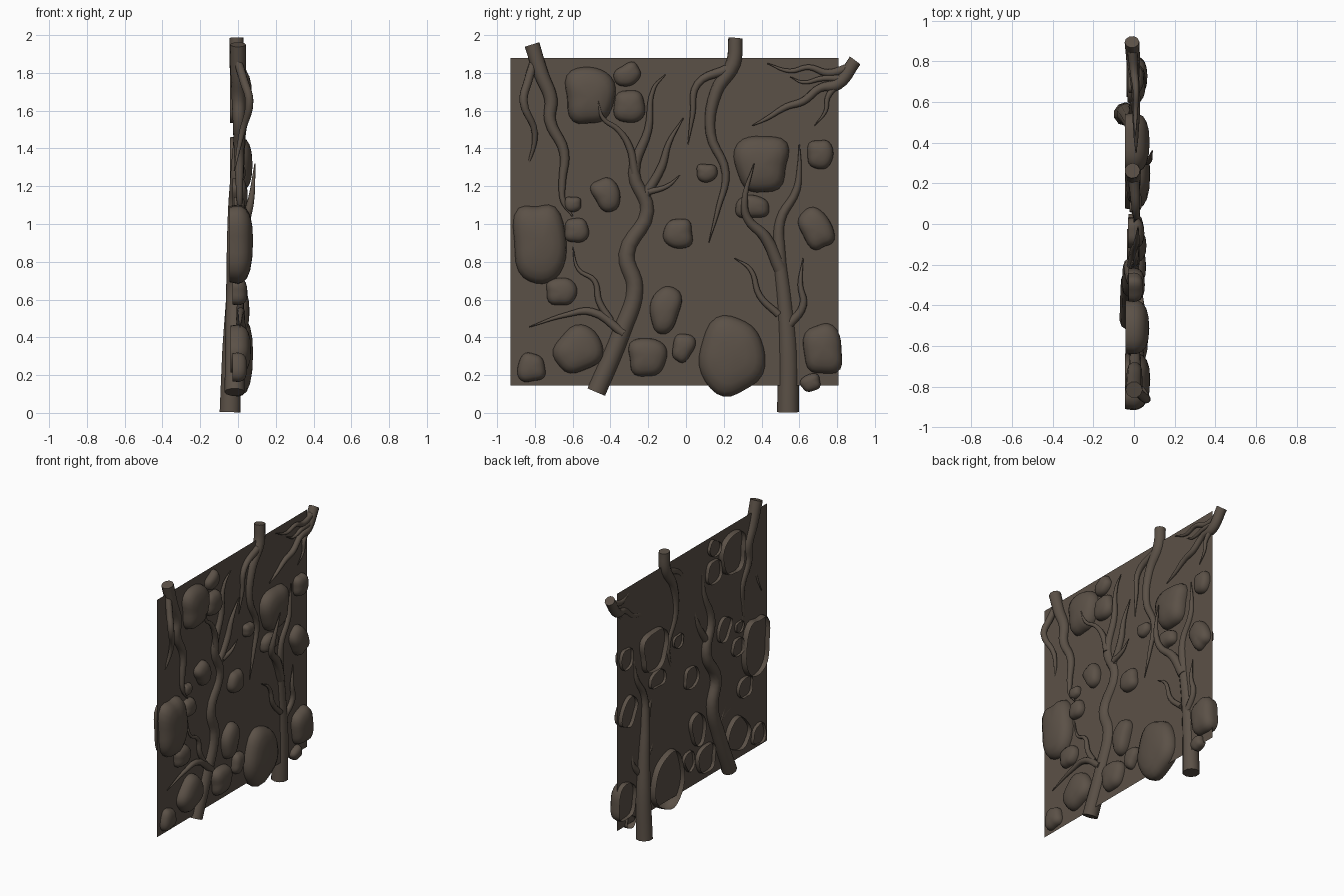
import bpy, bmesh, math, random

random.seed(4)
soil = bpy.data.materials.new("earth_brown")
soil.diffuse_color = (0.105, 0.082, 0.063, 1)


def add_mesh(name, bm):
    me = bpy.data.meshes.new(name)
    bm.to_mesh(me)
    bm.free()
    me.materials.append(soil)
    ob = bpy.data.objects.new(name, me)
    bpy.context.collection.objects.link(ob)
    return ob


# flat soil sheet
bm = bmesh.new()
bm.faces.new([bm.verts.new((-0.005, y, z)) for y, z in
              ((-0.93, 0.145), (0.807, 0.145), (0.807, 1.88), (-0.93, 1.88))])
add_mesh("soil_panel", bm)


# domed stone shell, open at the back, set into the sheet
def stone(name, cy, cz, ry, rz, rot=0, taper=0, n=2.8):
    bm = bmesh.new()
    seg, size = 28, ry + rz
    depth = min(0.08, 0.02 + 0.2 * size)
    rim = -min(0.045, 0.012 + 0.11 * size)
    p1, p2 = random.uniform(0, 6.28), random.uniform(0, 6.28)
    ay, az = random.uniform(-.12, .12) * ry, random.uniform(-.12, .12) * rz
    c, s = math.cos(math.radians(rot)), math.sin(math.radians(rot))
    profile = ((0.96, rim), (1, 0), (0.97, 0.28 * depth), (0.88, 0.58 * depth),
               (0.7, 0.8 * depth), (0.42, 0.94 * depth))
    rings = []
    for k, x in profile:
        ring = []
        for i in range(seg):
            a = 2 * math.pi * i / seg
            ca, sa = math.cos(a), math.sin(a)
            r = (abs(ca) ** n + abs(sa) ** n) ** (-1 / n)
            r *= 1 + 0.045 * math.sin(3 * a + p1) + 0.025 * math.sin(5 * a + p2)
            u = ry * r * k * ca * (1 + taper * sa) + ay * (1 - k)
            v = rz * r * k * sa + az * (1 - k)
            ring.append(bm.verts.new((x, cy + u * c - v * s, cz + u * s + v * c)))
        rings.append(ring)
    for a, b in zip(rings, rings[1:]):
        for i in range(seg):
            j = (i + 1) % seg
            bm.faces.new((a[i], a[j], b[j], b[i]))
    tip = bm.verts.new((depth, cy + ay * c - az * s, cz + ay * s + az * c))
    for i in range(seg):
        bm.faces.new((rings[-1][i], rings[-1][(i + 1) % seg], tip))
    for f in bm.faces:
        f.smooth = True
    add_mesh(name, bm)


large_stones = [
    (-.51, 1.68, .128, .148, 0, .08, 3),
    (-.775, .90, .137, .205, 4, -.05, 3.2),
    (-.57, .335, .13, .115, 35, 0, 2.5),
    (-.205, .295, .098, .10, 0, .05, 3),
    (-.11, .545, .078, .128, -12, .1, 2.2),
    (.24, .30, .175, .212, 0, 0, 2.0),
    (.725, .34, .10, .13, 6, -.12, 3.2),
    (.69, .975, .08, .11, 28, .05, 3),
    (.40, 1.32, .137, .148, 0, .08, 3.2),
]
small_stones = [
    (-.31, 1.79, .072, .056, 30, 0, 2.6),
    (-.30, 1.62, .082, .085, 0, .08),
    (-.42, 1.155, .068, .09, 25, .1),
    (-.60, 1.105, .045, .04),
    (-.58, .965, .064, .064, 0, .05),
    (-.66, .64, .08, .072, 0, .15),
    (-.82, .24, .072, .075, 0, -.1),
    (-.015, .345, .055, .076, -20, .1),
    (-.04, .95, .076, .078, 0, -.08),
    (.11, 1.27, .054, .048, 0, .1),
    (.66, .16, .052, .045, 20, 0),
    (.71, 1.37, .068, .076, 0, -.05),
    (.35, 1.09, .088, .06, 0, -.06),
]
for i, v in enumerate(large_stones):
    stone(f"large_stone_{i+1}", *v)
for i, v in enumerate(small_stones):
    stone(f"small_stone_{i+1}", *v)


# tapered root: points are (y, z, radius); xs = depth at start, middle, end
def root(name, xs, *pts):
    cu = bpy.data.curves.new(name, 'CURVE')
    cu.dimensions = '3D'
    cu.bevel_depth = 1
    cu.bevel_resolution = 3
    cu.resolution_u = 5
    cu.use_fill_caps = True
    sp = cu.splines.new('BEZIER')
    sp.bezier_points.add(len(pts) - 1)
    for i, (b, (y, z, r)) in enumerate(zip(sp.bezier_points, pts)):
        t = 2 * i / (len(pts) - 1)
        x = xs[0] + (xs[1] - xs[0]) * t if t < 1 else xs[1] + (xs[2] - xs[1]) * (t - 1)
        b.co = (x, y, z)
        b.radius = r
        b.handle_left_type = b.handle_right_type = 'AUTO'
    cu.materials.append(soil)
    ob = bpy.data.objects.new(name, cu)
    bpy.context.collection.objects.link(ob)
    bpy.ops.object.select_all(action='DESELECT')
    ob.select_set(True)
    bpy.context.view_layer.objects.active = ob
    bpy.ops.object.convert(target='MESH')
    bpy.ops.object.shade_smooth_by_angle(angle=math.radians(50))


# upper left root
root("left_root", (0, .005, .01), (-.815, 1.95, .042), (-.765, 1.79, .04), (-.715, 1.66, .036),
     (-.72, 1.55, .032), (-.645, 1.38, .027), (-.655, 1.22, .02), (-.65, 1.12, .015), (-.6, 1.04, .004))
root("left_root_branch", (0, .06, -.02), (-.805, 1.86, .022), (-.835, 1.76, .023),
     (-.86, 1.65, .022), (-.80, 1.48, .016), (-.845, 1.28, .003))

# centre root growing upward
root("centre_root", (-.018, -.015, .02), (-.475, .11, .053), (-.34, .43, .05), (-.27, .66, .046),
     (-.315, .84, .044), (-.205, 1.07, .038), (-.275, 1.27, .033), (-.2, 1.5, .022), (-.17, 1.72, .011),
     (-.11, 1.79, .003))
root("centre_branch_right", (-.01, .01, .02), (-.23, 1.13, .028), (-.13, 1.3, .023),
     (-.09, 1.43, .015), (-.015, 1.56, .003))
root("centre_twig_right", (.01, .015, .02), (-.2, 1.17, .018), (-.1, 1.2, .012), (-.03, 1.26, .002))
root("centre_branch_left", (.01, .03, .07), (-.27, 1.27, .022), (-.3, 1.41, .019), (-.36, 1.5, .015),
     (-.44, 1.56, .011), (-.465, 1.65, .003))
root("lower_branch_left", (.015, .015, .01), (-.33, .42, .024), (-.5, .535, .022),
     (-.63, .52, .014), (-.83, .455, .003))
root("lower_twig_left", (.01, .015, .01), (-.4, .49, .02), (-.46, .59, .018), (-.485, .7, .014),
     (-.57, .76, .01), (-.6, .88, .002))

# upper middle root
root("middle_root", (-.008, 0, .01), (.262, 1.985, .038), (.25, 1.85, .04), (.16, 1.7, .033),
     (.13, 1.48, .026), (.21, 1.27, .021), (.17, 1.08, .013), (.12, .9, .002))
root("middle_root_branch", (0, .015, 0), (.22, 1.82, .027), (.06, 1.74, .02), (.035, 1.58, .014),
     (.01, 1.42, .002))

# lower right trunk root
root("right_root", (-.042, -.01, .01), (.54, .004, .058), (.54, .33, .053), (.52, .6, .042),
     (.495, .85, .034), (.5, 1.02, .026), (.585, 1.18, .02), (.6, 1.3, .012), (.6, 1.42, .003))
root("right_branch_left", (-.01, .045, .09), (.5, .76, .035), (.42, .93, .03), (.325, 1.03, .023),
     (.31, 1.12, .018), (.36, 1.32, .003))
root("right_twig_right", (-.01, .015, .01), (.54, .46, .025), (.62, .57, .02), (.605, .68, .014),
     (.62, .82, .002))
root("right_twig_left", (0, .015, .01), (.49, .52, .02), (.39, .62, .017), (.34, .76, .012),
     (.255, .82, .002))

# upper right corner root
root("corner_root", (-.01, .01, .01), (.895, 1.865, .036), (.8, 1.74, .034), (.71, 1.72, .022),
     (.62, 1.65, .021), (.53, 1.62, .018), (.43, 1.56, .012), (.35, 1.52, .003))
root("corner_branch_top", (-.01, .01, .005), (.87, 1.83, .025), (.75, 1.80, .02), (.65, 1.83, .015),
     (.55, 1.81, .012), (.43, 1.85, .003))
root("corner_branch_middle", (0, .012, .005), (.83, 1.77, .02), (.72, 1.77, .015), (.62, 1.75, .009),
     (.55, 1.78, .002))
root("corner_branch_down", (0, .012, .005), (.8, 1.74, .02), (.75, 1.67, .014), (.74, 1.6, .01),
     (.68, 1.52, .002))
